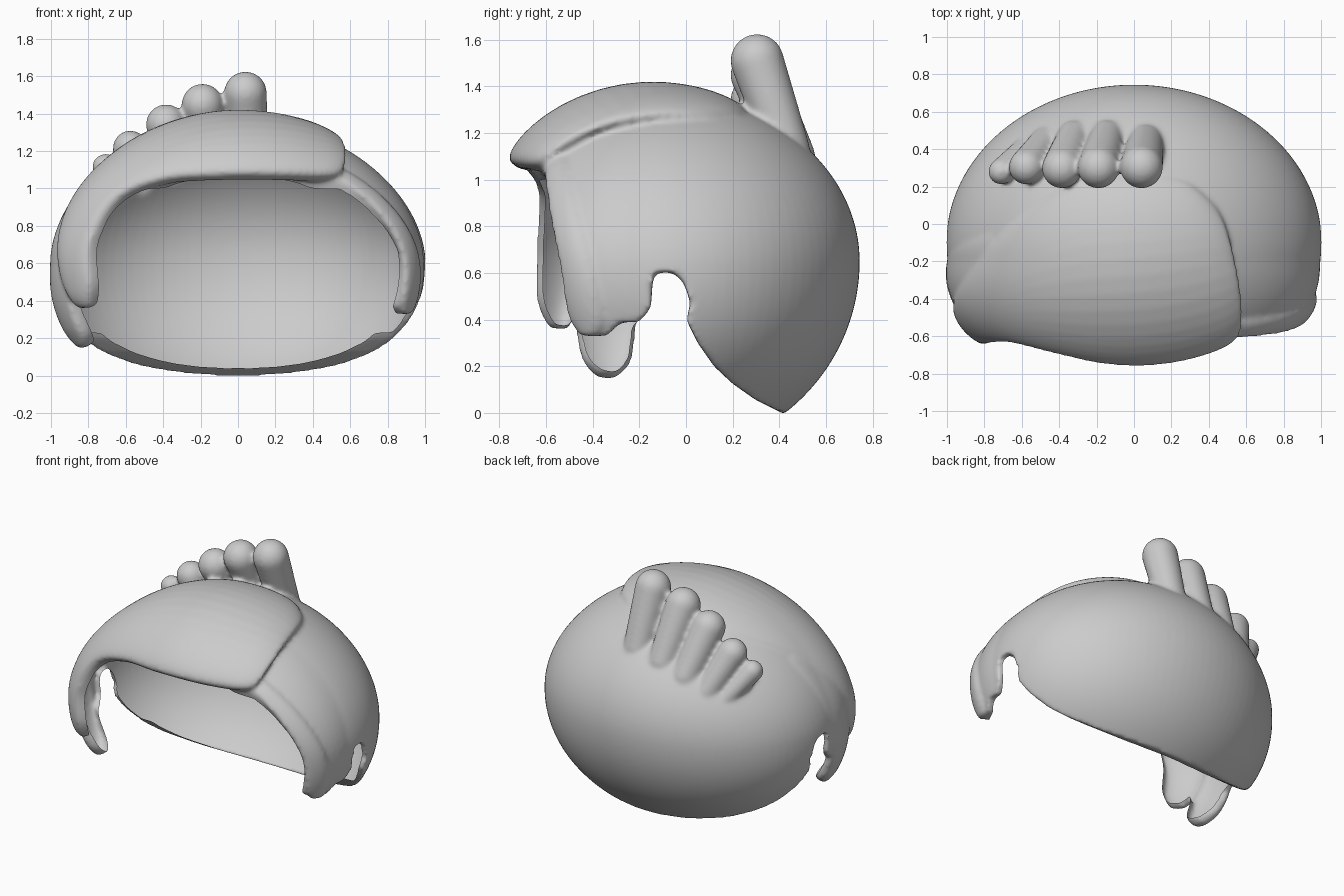
import bpy, bmesh, math
from mathutils import Vector

if "Cube" in bpy.data.objects:
    bpy.data.objects.remove(bpy.data.objects["Cube"])

CY, CZ = -0.10, 0.65          # centre of the head form


def radii(y, z):
    return (0.845 if y > 0 else 0.77), (0.715 if z > 0 else 0.83)


def widen(y, uz):
    return (1 - 0.09 * uz) * (1 + 0.2 * max(0, -0.2 - y))


def shape(u):
    """Map unit-sphere space to the egg-like hair form."""
    b, c = radii(u.y, u.z)
    y, z = CY + b * u.y, CZ + c * u.z
    return Vector((u.x * widen(y, u.z), y, z))


def unmap(p):
    """Inverse of shape."""
    b, c = radii(p[1] - CY, p[2] - CZ)
    uz = (p[2] - CZ) / c
    return Vector((p[0] / widen(p[1], uz), (p[1] - CY) / b, uz))


def project(p, off=0.0):
    """Push a world point onto the form, raised by off."""
    return shape(unmap(p).normalized() * (1 + off / 0.8))


def finish(name, bm):
    bmesh.ops.recalc_face_normals(bm, faces=bm.faces[:])
    me = bpy.data.meshes.new(name)
    bm.to_mesh(me)
    bm.free()
    ob = bpy.data.objects.new(name, me)
    bpy.context.collection.objects.link(ob)
    return ob


def activate(ob):
    bpy.ops.object.select_all(action='DESELECT')
    ob.select_set(True)
    bpy.context.view_layer.objects.active = ob


def form(name, scale):
    bm = bmesh.new()
    bmesh.ops.create_uvsphere(bm, u_segments=96, v_segments=64, radius=1)
    for v in bm.verts:
        v.co = shape(v.co * scale)
    return finish(name, bm)


def side_cutter(name, pts, x0, x1):
    bm = bmesh.new()
    f = bm.faces.new([bm.verts.new((x0, y, z)) for y, z in pts])
    ext = bmesh.ops.extrude_face_region(bm, geom=[f], use_keep_orig=True)
    for v in ext['geom']:
        if isinstance(v, bmesh.types.BMVert):
            v.co.x = x1
    return finish(name, bm)


def subtract(ob, cutter):
    m = ob.modifiers.new("cut", 'BOOLEAN')
    m.operation, m.solver, m.object = 'DIFFERENCE', 'EXACT', cutter
    activate(ob)
    bpy.ops.object.modifier_apply(modifier="cut")
    bpy.data.objects.remove(cutter)


def spline(pts, t):
    """Smooth curve through points, t in 0..1."""
    n = len(pts) - 1
    i = min(int(t * n), n - 1)
    f = t * n - i
    p = [Vector(pts[max(0, min(n, i + j))]) for j in (-1, 0, 1, 2)]
    return 0.5 * (2 * p[1] + (p[2] - p[0]) * f + (2 * p[0] - 5 * p[1] + 4 * p[2] - p[3]) * f * f
                  + (3 * p[1] - p[0] - 3 * p[2] + p[3]) * f ** 3)


def lock(name, upper, lower, h_out, h_in, h_tip, swell=0.0, steps=90, segs=48):
    """Closed strand lying on the form: soft upper edge, blunt lower edge."""
    bm = bmesh.new()
    rings = []
    for i in range(steps + 1):
        s = i / steps
        a, b = spline(upper, s), spline(lower, s)
        end = max(0.02, min(1, s / 0.1, (1 - s) / 0.1))
        end = math.sqrt(1 - (1 - end) ** 2)
        w = max(0, min(1, (s - 0.4) / 0.35))
        h = h_out + (h_tip - h_out) * w
        k = swell * (1 - w) * min(1, s / 0.25)
        ring = []
        for j in range(segs):
            q = 2 * math.pi * j / segs
            sn, t = math.sin(q), 0.5 - 0.5 * math.cos(q)
            off = math.copysign(abs(sn) ** (1.0 - 0.45 * t), sn) * end
            off *= h * (1 + k * t) if sn > 0 else h_in
            ring.append(bm.verts.new(project(a.lerp(b, t), off)))
        rings.append(ring)
    for r0, r1 in zip(rings, rings[1:]):
        for j in range(segs):
            k = (j + 1) % segs
            bm.faces.new((r0[j], r0[k], r1[k], r1[j]))
    bm.faces.new(rings[0])
    bm.faces.new(rings[-1])
    return finish(name, bm)


def tapered_capsule(name, a, ra, b, rb):
    bm = bmesh.new()
    for p, r in ((a, ra), (b, rb)):
        new = bmesh.ops.create_uvsphere(bm, u_segments=24, v_segments=16, radius=r)['verts']
        bmesh.ops.translate(bm, verts=new, vec=p)
    res = bmesh.ops.convex_hull(bm, input=bm.verts[:])
    junk = [v for v in res['geom_interior'] if isinstance(v, bmesh.types.BMVert)]
    bmesh.ops.delete(bm, geom=junk, context='VERTS')
    return finish(name, bm)


# Main hair shell, hollowed and opened for face, ears and neck
shell = form("hair", 1.0)
subtract(shell, form("inner", 0.88))
nape = [(-0.15, 0.45), (-0.14, 0.6), (-0.06, 0.605), (-0.01, 0.56), (0.02, 0.47), (0.0, 0.4),
        (0.05, 0.3), (0.12, 0.2), (0.2, 0.125), (0.3, 0.055), (0.43, -0.01), (0.43, -0.5), (-1.2, -0.5)]
right = [(-1.2, 1.07), (-0.62, 1.07), (-0.55, 0.82), (-0.49, 0.66), (-0.48, 0.37), (-0.42, 0.33),
         (-0.34, 0.33), (-0.28, 0.39), (-0.2, 0.39)]
left = [(-1.2, 1.07), (-0.62, 1.07), (-0.55, 0.85), (-0.48, 0.6), (-0.45, 0.38), (-0.4, 0.25),
        (-0.32, 0.25), (-0.24, 0.38), (-0.2, 0.4)]
subtract(shell, side_cutter("cut_right", right + nape, -0.005, 1.5))
subtract(shell, side_cutter("cut_left", left + nape, -1.5, 0.005))

# Side locks, and the fringe swept from the crown to the left temple
parts = [
    lock("left_side_lock",
         [(-0.75, -0.05, 1.08), (-0.9, -0.12, 0.85), (-0.95, -0.19, 0.6), (-0.95, -0.21, 0.4),
          (-0.9, -0.24, 0.21), (-0.87, -0.32, 0.12)],
         [(-0.72, -0.25, 1.08), (-0.84, -0.4, 0.85), (-0.88, -0.47, 0.6), (-0.88, -0.47, 0.4),
          (-0.87, -0.46, 0.21), (-0.87, -0.4, 0.12)], 0.01, 0.05, 0.035),
    lock("right_side_lock",
         [(0.55, -0.52, 1.12), (0.75, -0.45, 0.9), (0.88, -0.38, 0.65), (0.9, -0.34, 0.42),
          (0.9, -0.38, 0.33)],
         [(0.52, -0.61, 1.06), (0.7, -0.58, 0.9), (0.83, -0.52, 0.65), (0.85, -0.49, 0.42),
          (0.88, -0.45, 0.33)], 0.02, 0.03, 0.02),
    lock("fringe",
         [(0.47, 0.03, 1.25), (0.38, 0.15, 1.27), (0.24, 0.25, 1.3), (0.0, 0.27, 1.34),
          (-0.3, 0.24, 1.28), (-0.58, 0.06, 1.2), (-0.8, -0.2, 0.98), (-0.9, -0.36, 0.75),
          (-0.92, -0.46, 0.5), (-0.88, -0.52, 0.35)],
         [(0.54, -0.38, 1.2), (0.55, -0.52, 1.12), (0.5, -0.61, 1.05), (0.25, -0.7, 1.05),
          (-0.1, -0.72, 1.05), (-0.4, -0.67, 1.03), (-0.64, -0.62, 0.93), (-0.76, -0.62, 0.7),
          (-0.79, -0.64, 0.48), (-0.82, -0.6, 0.35)], 0.042, 0.09, 0.035, swell=1.3),
]

# Row of upright tufts on the crown: x, tip height, tip radius
for i, (x, top, r) in enumerate([(0.04, 1.625, 0.115), (-0.19, 1.56, 0.112), (-0.385, 1.45, 0.108),
                                 (-0.575, 1.31, 0.095), (-0.71, 1.185, 0.07)]):
    tip = Vector((x, 0.19 + r + 0.02 * (i > 2), top - r))
    base = project((x * 0.97 + 0.03, 0.5, 1.19 - 0.06 * i), -0.06)
    parts.append(tapered_capsule("crown_tuft", tip, r, base, r * 0.85))

# Fuse and soften all of the hair into one skin
activate(shell)
for p in parts:
    p.select_set(True)
bpy.ops.object.join()
m = shell.modifiers.new("fuse", 'REMESH')
m.mode, m.voxel_size = 'VOXEL', 0.013
m = shell.modifiers.new("soften", 'SMOOTH')
m.factor, m.iterations = 0.5, 9
for n in ("fuse", "soften"):
    bpy.ops.object.modifier_apply(modifier=n)

# Drop the inner wall, leaving an open skin with a turned-in lip
bm = bmesh.new()
bm.from_mesh(shell.data)
inside = []
for f in bm.faces:
    p = f.calc_center_median()
    limit = 0.9 if p.y > 0.1 or (p.z > 1 and p.y < -0.5) else 0.965
    if unmap(p).length < limit:
        inside.append(f)
bmesh.ops.delete(bm, geom=inside, context='FACES')
# Even out the stepped free edge
for _ in range(6):
    new = {}
    for v in bm.verts:
        ends = [e.other_vert(v).co for e in v.link_edges if e.is_boundary]
        if len(ends) == 2:
            new[v] = v.co * 0.5 + (ends[0] + ends[1]) * 0.25
    for v, co in new.items():
        v.co = co
bm.to_mesh(shell.data)
bm.free()
activate(shell)
bpy.ops.object.shade_smooth()
